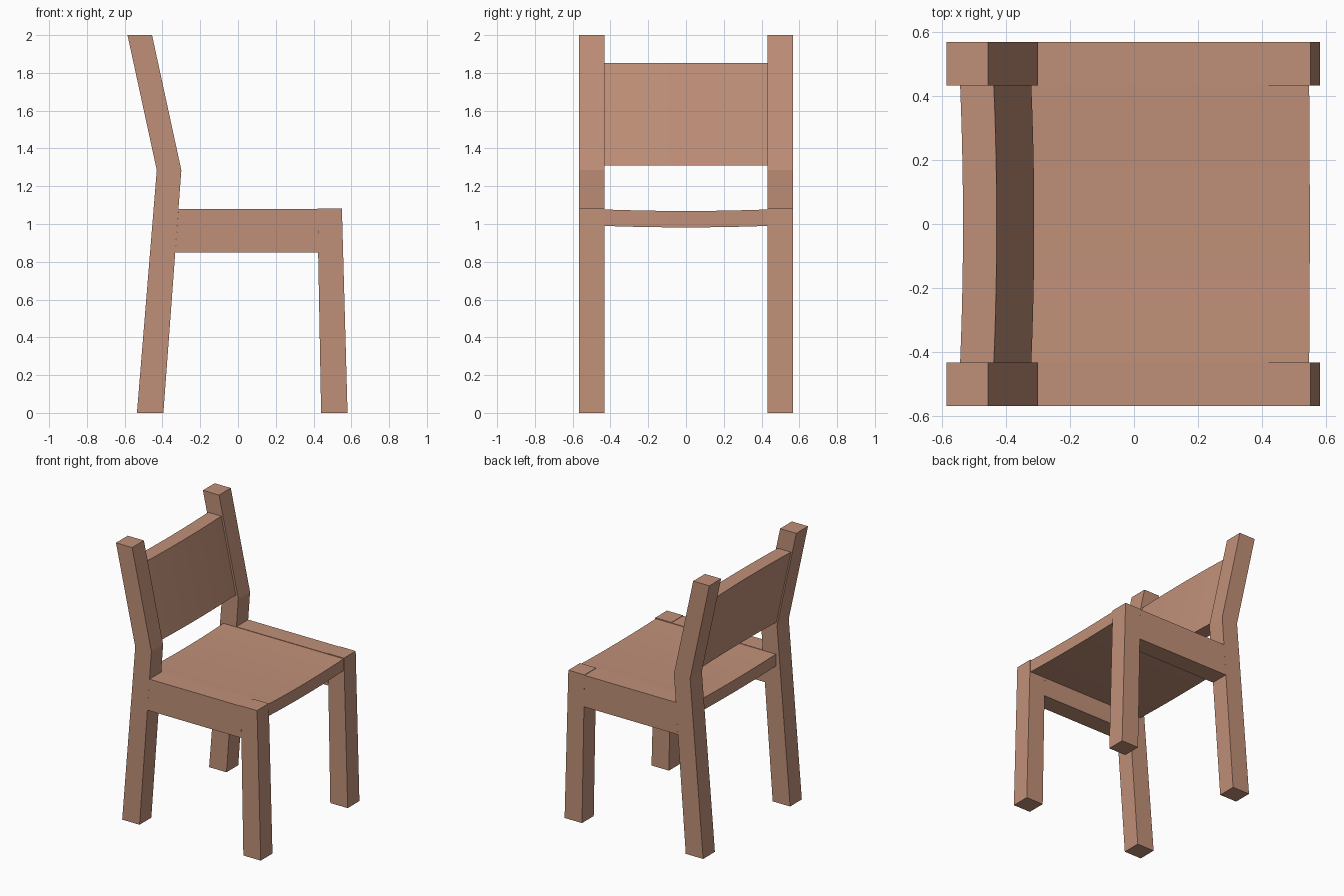
import bpy, bmesh

if "Cube" in bpy.data.objects:
    bpy.data.objects.remove(bpy.data.objects["Cube"])

wood = bpy.data.materials.new("wood")
wood.diffuse_color = (0.53, 0.28, 0.19, 1)
wood.use_nodes = True
wood.node_tree.nodes["Principled BSDF"].inputs["Base Color"].default_value = wood.diffuse_color


def prism(name, profile, y0, y1, segments=1, bend=(0, 0)):
    """Extrude an x/z profile along y; bend shifts the middle by (dx, dz)."""
    bm = bmesh.new()
    rings = []
    for i in range(segments + 1):
        t = i / segments
        k = 4 * t * (1 - t)
        rings.append([bm.verts.new((x + bend[0] * k, y0 + (y1 - y0) * t, z + bend[1] * k))
                      for x, z in profile])
    n = len(profile)
    for a, b in zip(rings, rings[1:]):
        for j in range(n):
            bm.faces.new((a[j], a[(j + 1) % n], b[(j + 1) % n], b[j]))
    bm.faces.new(rings[0])
    bm.faces.new(rings[-1])
    bmesh.ops.recalc_face_normals(bm, faces=bm.faces)
    mesh = bpy.data.meshes.new(name)
    bm.to_mesh(mesh)
    bm.free()
    mesh.materials.append(wood)
    obj = bpy.data.objects.new(name, mesh)
    bpy.context.collection.objects.link(obj)
    return obj


# side frames: bent back post, tapered front leg and rail between them
back_post = [(-0.535, 0), (-0.395, 0), (-0.30, 1.285), (-0.455, 2.0), (-0.585, 2.0), (-0.43, 1.285)]
front_leg = [(0.44, 0), (0.58, 0), (0.55, 1.083), (0.42, 1.083)]
side_rail = [(-0.332, 0.85), (0.424, 0.85), (0.42, 1.08), (-0.315, 1.08)]
for side, s in (("left", -1), ("right", 1)):
    for part, profile in (("back_post", back_post), ("front_leg", front_leg), ("side_rail", side_rail)):
        prism(f"{part}_{side}", profile, s * 0.432, s * 0.567)

# seat, sagging slightly in the middle
prism("seat", [(-0.42, 0.99), (0.546, 0.99), (0.546, 1.077), (-0.42, 1.077)],
      -0.432, 0.432, 10, (0.002, -0.008))

# backrest panel, leaning with the posts
prism("backrest", [(-0.425, 1.31), (-0.32, 1.31), (-0.437, 1.852), (-0.542, 1.852)],
      -0.432, 0.432, 10, (0.009, 0))
